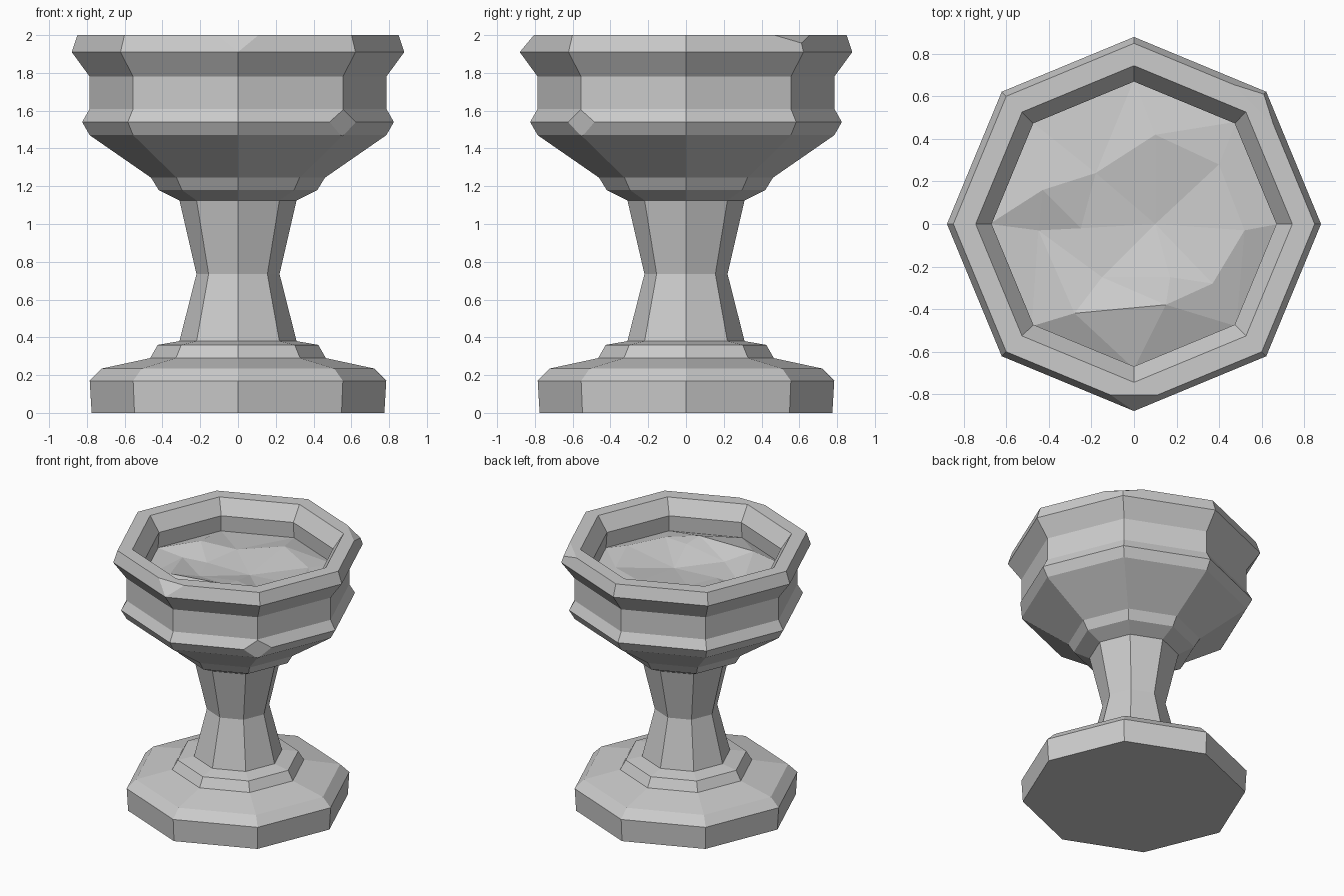
import bpy, bmesh
from math import pi, sin, cos
from mathutils import Vector
from mathutils.geometry import delaunay_2d_cdt

SIDES = 8

if "Cube" in bpy.data.objects:
    bpy.data.objects.remove(bpy.data.objects["Cube"], do_unlink=True)

stone = bpy.data.materials.new("grey_stone")
stone.use_nodes = True
GREY = (0.6, 0.6, 0.6, 1)
stone.diffuse_color = GREY
stone.node_tree.nodes["Principled BSDF"].inputs["Base Color"].default_value = GREY


def finish(name, bm):
    mesh = bpy.data.meshes.new(name)
    bm.to_mesh(mesh)
    bm.free()
    mesh.materials.append(stone)
    obj = bpy.data.objects.new(name, mesh)
    bpy.context.collection.objects.link(obj)
    return obj


def ring(r):
    return [(r * cos(2 * pi * i / SIDES), r * sin(2 * pi * i / SIDES)) for i in range(SIDES)]


def lathe(profile, cap_bottom=False):
    """Octagonal shell; the profile runs up the outside."""
    bm = bmesh.new()
    rings = [[bm.verts.new((x, y, z)) for x, y in ring(r)] for r, z in profile]
    for low, high in zip(rings, rings[1:]):
        for i in range(SIDES):
            j = (i + 1) % SIDES
            bm.faces.new((low[i], low[j], high[j], high[i]))
    if cap_bottom:
        bm.faces.new(rings[0][::-1])
    return bm


def chip(bm, angle, upper, lower, zmin, zmax):
    """Slice a corner off along the plane through two (radius, z) points."""
    out = Vector((cos(angle), sin(angle), 0))
    (ra, za), (rb, zb) = upper, lower
    normal = out * (za - zb) + Vector((0, 0, rb - ra))
    faces = [f for f in bm.faces
             if zmin < f.calc_center_median().z < zmax and f.calc_center_median().dot(out) > 0]
    edges = {e for f in faces for e in f.edges}
    verts = {v for f in faces for v in f.verts}
    cut = bmesh.ops.bisect_plane(bm, geom=faces + list(edges) + list(verts),
                                 plane_co=out * ra + Vector((0, 0, za)),
                                 plane_no=normal.normalized(), clear_outer=True)
    rim = [g for g in cut["geom_cut"] if isinstance(g, bmesh.types.BMEdge)]
    bmesh.ops.holes_fill(bm, edges=[e for e in rim if e.is_boundary], sides=0)
    bmesh.ops.recalc_face_normals(bm, faces=bm.faces[:])


# Stepped foot
finish("foot", lathe([(0.775, 0), (0.785, 0.17), (0.72, 0.235), (0.465, 0.29),
                      (0.425, 0.36), (0.31, 0.38)], cap_bottom=True))

# Waisted stem
finish("stem", lathe([(0.31, 0.38), (0.22, 0.735), (0.31, 1.125)]))

# Bowl with a moulded band, a flared rim and a sloped inner wall
bowl = lathe([(0.31, 1.125), (0.42, 1.18), (0.46, 1.245), (0.785, 1.47), (0.825, 1.54),
              (0.785, 1.61), (0.785, 1.78), (0.88, 1.91), (0.85, 2.0),
              (0.745, 2.0), (0.67, 1.89), (0.68, 1.74)])
chip(bowl, pi / 4, (0.795, 2.0), (0.877, 1.95), 1.8, 2.1)       # rim corner
chip(bowl, -pi / 2, (0.805, 2.0), (0.876, 1.915), 1.8, 2.1)     # front of rim
chip(bowl, -pi / 4, (0.787, 1.59), (0.780, 1.47), 1.3, 1.75)    # band corner
finish("bowl", bowl)

# Rough fill inside the bowl
bumps = [(-0.43, 0.16, 1.83), (-0.18, 0.24, 1.80), (0.10, 0.42, 1.83), (0.40, 0.28, 1.80),
         (0.52, -0.03, 1.82), (0.10, 0.00, 1.77), (-0.25, -0.02, 1.78), (-0.45, -0.03, 1.77),
         (-0.15, -0.25, 1.79), (0.17, -0.25, 1.84), (0.15, -0.38, 1.86), (0.37, -0.28, 1.83),
         (-0.28, -0.42, 1.84)]
points = [Vector(p) for p in bumps] + [Vector((x, y, 1.77)) for x, y in ring(0.68)]
flat, _, tris, *_ = delaunay_2d_cdt([p.to_2d() for p in points], [], [], 0, 1e-5)
bm = bmesh.new()
fill = [bm.verts.new((c.x, c.y, min(points, key=lambda p: (p.to_2d() - c).length).z)) for c in flat]
for t in tris:
    bm.faces.new([fill[i] for i in t])
bm.normal_update()
for f in bm.faces:
    if f.normal.z < 0:
        f.normal_flip()
finish("bowl_fill", bm)
